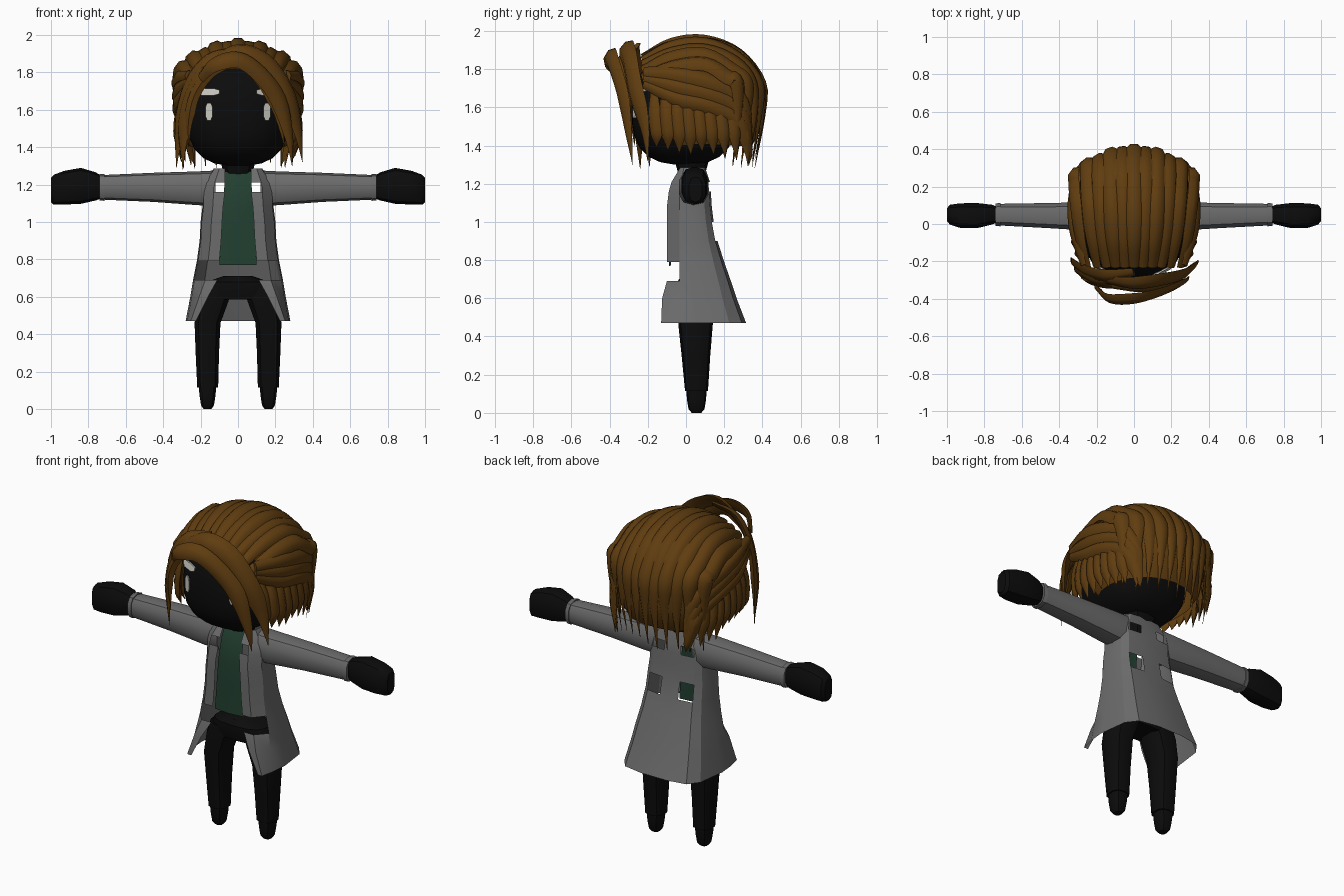
import bpy, bmesh, math, random
from mathutils import Vector

if "Cube" in bpy.data.objects:
    bpy.data.objects.remove(bpy.data.objects["Cube"])

random.seed(4)


def material(name, col):
    m = bpy.data.materials.new(name)
    m.diffuse_color = (*col, 1)
    m.use_nodes = True
    m.node_tree.nodes["Principled BSDF"].inputs["Base Color"].default_value = m.diffuse_color
    return m


BLACK = material("black", (0.0035, 0.0035, 0.0035))
BROWN = material("hair brown", (0.115, 0.046, 0.005))
GREY = material("coat grey", (0.15, 0.15, 0.15))
GREEN = material("shirt green", (0.016, 0.05, 0.03))
PALE = material("eye pale", (0.6, 0.59, 0.53))


def finish(name, bm, mat, angle=35):
    bmesh.ops.recalc_face_normals(bm, faces=bm.faces)
    me = bpy.data.meshes.new(name)
    bm.to_mesh(me)
    bm.free()
    me.materials.append(mat)
    ob = bpy.data.objects.new(name, me)
    bpy.context.collection.objects.link(ob)
    bpy.ops.object.select_all(action='DESELECT')
    ob.select_set(True)
    bpy.context.view_layer.objects.active = ob
    bpy.ops.object.shade_smooth_by_angle(angle=math.radians(angle))
    return ob


def loft(bm, rings, closed=True, caps=True, skip=lambda r, c: False):
    vs = [[bm.verts.new(p) for p in ring] for ring in rings]
    n = len(vs[0])
    for r in range(len(vs) - 1):
        for c in range(n if closed else n - 1):
            if not skip(r, c):
                d = (c + 1) % n
                bm.faces.new((vs[r][c], vs[r][d], vs[r + 1][d], vs[r + 1][c]))
    if caps:
        bm.faces.new(vs[0])
        bm.faces.new(vs[-1])


def rounded(n, ra, rb, p=0.75):
    pts = []
    for i in range(n):
        a = 2 * math.pi * (i + 0.5) / n
        c, s = math.cos(a), math.sin(a)
        pts.append((ra * math.copysign(abs(c) ** p, c), rb * math.copysign(abs(s) ** p, s)))
    return pts


def upright(name, stations, mat, n=10, side=1):
    """Tube along z: stations are (z, x, y, rx, ry)."""
    bm = bmesh.new()
    loft(bm, [[(side * (x + a), y + b, z) for a, b in rounded(n, rx, ry)]
              for z, x, y, rx, ry in stations])
    return finish(name, bm, mat)


def sideways(name, stations, mat, n=10, side=1):
    """Tube along x: stations are (x, y, z, ry, rz)."""
    bm = bmesh.new()
    loft(bm, [[(side * x, y + a, z + b) for a, b in rounded(n, ry, rz)]
              for x, y, z, ry, rz in stations])
    return finish(name, bm, mat)


def pnorm_ball(bm, centre, radii, p):
    res = bmesh.ops.create_uvsphere(bm, u_segments=24, v_segments=14, radius=1)
    for v in res['verts']:
        k = sum(abs(c) ** p for c in v.co) ** (-1 / p)
        v.co = Vector([centre[i] + radii[i] * v.co[i] * k for i in range(3)])


# head
HC, HR, HP = (0, -0.01, 1.58), (0.275, 0.275, 0.28), 2.7
bm = bmesh.new()
pnorm_ball(bm, HC, HR, HP)
finish("head", bm, BLACK)


def face_y(x, z):
    k = 1 - abs(x / HR[0]) ** HP - abs((z - HC[2]) / HR[2]) ** HP
    return HC[1] - HR[1] * max(k, 0.01) ** (1 / HP)


# eyes and brows as thin plates following the face
def face_plate(name, x, z, hw, hh):
    bm = bmesh.new()
    outline = [(x + a, z + b) for a, b in rounded(8, hw, hh)]
    front = [(a, face_y(a, b) - 0.012, b) for a, b in outline]
    back = [(a, face_y(a, b) - 0.003, b) for a, b in outline]
    loft(bm, [front, back])
    finish(name, bm, PALE)


for s, tag in ((1, "left"), (-1, "right")):
    face_plate("eye_" + tag, s * 0.155, 1.59, 0.02, 0.05)
    face_plate("brow_" + tag, s * 0.16, 1.695, 0.065, 0.02)

# neck
upright("neck", [(1.18, 0, 0.03, 0.05, 0.05), (1.25, 0, 0.03, 0.075, 0.07),
                 (1.36, 0, 0.03, 0.11, 0.1)], BLACK)

# shirt front panel
bm = bmesh.new()
loft(bm, [[(w * u, y + 0.01 * u * u, z) for u in (-1, 0, 1)]
          for z, w, y in ((0.77, 0.1, -0.09), (0.95, 0.09, -0.085), (1.08, 0.08, -0.085),
                          (1.21, 0.072, -0.065), (1.27, 0.07, -0.035))], closed=False, caps=False)
finish("shirt", bm, GREEN)

# coat body, open at the front: (z, front gap, half width, front y, back y)
COAT = [(1.285, 0.07, 0.13, -0.03, 0.10), (1.21, 0.07, 0.18, -0.075, 0.125),
        (1.16, 0.07, 0.19, -0.09, 0.13), (1.08, 0.08, 0.19, -0.1, 0.135),
        (1.0, 0.085, 0.2, -0.1, 0.145), (0.9, 0.09, 0.205, -0.1, 0.165),
        (0.79, 0.1, 0.22, -0.1, 0.2), (0.69, 0.11, 0.24, -0.1, 0.235),
        (0.6, 0.16, 0.255, -0.125, 0.265), (0.47, 0.225, 0.28, -0.13, 0.315)]
rings = []
for z, g, w, f, b in COAT:
    half = [(g, f), ((g + w) / 2, f), (w * 0.97, f * 0.35), (w, 0.05),
            (w * 0.92, b * 0.72), (w * 0.74, b * 0.93), (w * 0.3, b)]
    rings.append([(x, y, z) for x, y in half] + [(0, b, z)]
                 + [(-x, y, z) for x, y in reversed(half)])
# openings in the cloth: (ring, column)
OPEN = {(1, 0), (1, 5), (4, 5), (6, 0), (6, 1)}
bm = bmesh.new()
loft(bm, rings, closed=False, caps=False, skip=lambda r, c: (r, min(c, 13 - c)) in OPEN)
finish("coat", bm, GREY, 25)

# hips
upright("hips", [(0.585, 0, 0.05, 0.17, 0.085), (0.64, 0, 0.05, 0.19, 0.1),
                 (0.68, 0, 0.05, 0.17, 0.1), (0.71, 0, 0.05, 0.08, 0.08)], BLACK, 14)

for s, tag in ((1, "left"), (-1, "right")):
    # sleeve, cuff and hand
    sideways("sleeve_" + tag, [(0.12, 0.04, 1.18, 0.075, 0.095), (0.22, 0.04, 1.18, 0.08, 0.09),
                               (0.45, 0.045, 1.185, 0.07, 0.078), (0.72, 0.05, 1.185, 0.06, 0.066)],
             GREY, 10, s)
    sideways("cuff_" + tag, [(0.715, 0.05, 1.185, 0.065, 0.072), (0.74, 0.05, 1.185, 0.062, 0.07)],
             GREY, 10, s)
    sideways("hand_" + tag, [(0.72, 0.05, 1.185, 0.04, 0.055), (0.76, 0.05, 1.19, 0.055, 0.075),
                             (0.84, 0.045, 1.193, 0.07, 0.096), (0.93, 0.045, 1.183, 0.068, 0.09),
                             (0.985, 0.05, 1.172, 0.055, 0.08), (1.0, 0.05, 1.17, 0.035, 0.066)],
             BLACK, 10, s)
    # trouser leg and shoe
    upright("leg_" + tag, [(0.115, 0.162, 0.055, 0.058, 0.06), (0.3, 0.164, 0.052, 0.065, 0.075),
                           (0.46, 0.163, 0.05, 0.072, 0.09), (0.57, 0.135, 0.05, 0.085, 0.095),
                           (0.65, 0.11, 0.05, 0.085, 0.09)], BLACK, 10, s)
    upright("shoe_" + tag, [(0, 0.163, 0.055, 0.022, 0.025), (0.02, 0.163, 0.055, 0.036, 0.042),
                            (0.07, 0.163, 0.055, 0.044, 0.05), (0.13, 0.163, 0.055, 0.05, 0.054)],
            BLACK, 10, s)

# hair: a base cap covered with tapered locks
bm = bmesh.new()
pnorm_ball(bm, (0, 0.09, 1.62), (0.315, 0.315, 0.325), 2.4)
bare = [f for f in bm.faces if f.calc_center_median().z < 1.42
        or (f.calc_center_median().y < -0.1 and f.calc_center_median().z < 1.76)]
bmesh.ops.delete(bm, geom=bare, context='FACES')
finish("hair_cap", bm, BROWN, 60)

CENTRE = Vector((0, 0.06, 1.6))


def lock(bm, pts, w, t=0.022, steps=4):
    pts = [Vector(p) for p in pts]
    ext = [2 * pts[0] - pts[1]] + pts + [2 * pts[-1] - pts[-2]]
    path = []
    for i in range(1, len(ext) - 2):
        a, b, c, d = ext[i - 1:i + 3]
        for k in range(steps):
            u = k / steps
            path.append(0.5 * (2 * b + (c - a) * u + (2 * a - 5 * b + 4 * c - d) * u * u
                               + (3 * b - a - 3 * c + d) * u ** 3))
    path.append(pts[-1])
    rings, last = [], len(path) - 1
    for i, p in enumerate(path):
        u = i / last
        tan = (path[min(i + 1, last)] - path[max(i - 1, 0)]).normalized()
        out = p - CENTRE
        out = (out - tan * out.dot(tan)).normalized()
        across = tan.cross(out)
        k = min(0.6 + 1.6 * u, 1, max(0.04, (1 - u) * 3.2))
        sec = ((-1, -0.3), (-0.45, 0.8), (0.45, 0.8), (1, -0.3), (0, -0.8))
        rings.append([p + across * (a * w * k) + out * (b * t * k) for a, b in sec])
    loft(bm, rings)


# locks running from the brow over the crown to the nape
bm = bmesh.new()
for i in range(11):
    u = (i - 5) / 5
    q = u * u
    lift = 0.012 * (i % 2)
    lock(bm, [(0.25 * u, -0.23, 1.87 - 0.11 * q), (0.29 * u, -0.08, 1.935 - 0.12 * q + lift),
              (0.315 * u, 0.1, 1.95 - 0.12 * q + lift), (0.325 * u, 0.28 - 0.06 * q, 1.89 - 0.13 * q),
              (0.325 * u, 0.39 - 0.12 * q + lift, 1.73), (0.31 * u, 0.405 - 0.13 * q, 1.55),
              (0.29 * u, 0.365 - 0.12 * q, 1.28 + random.uniform(0, 0.05))], 0.046)
finish("crown_locks", bm, BROWN, 50)

# side hair: swept upper layer and hanging lower layer
bm = bmesh.new()
for s in (1, -1):
    for k in range(3):
        d = 0.065 * k
        lock(bm, [(s * 0.27, -0.22, 1.79 - d * 0.5), (s * 0.32, -0.05, 1.78 - d),
                  (s * 0.33, 0.12, 1.74 - d), (s * 0.295, 0.28, 1.66 - d),
                  (s * 0.25, 0.33, 1.5 - d), (s * 0.23, 0.33, 1.3)], 0.045)
    for k in range(9):
        y = -0.17 + 0.06 * k
        e = max(0.2, 1 - abs((y - 0.05) / 0.38) ** 3) ** 0.5
        tip = 1.41 - 0.012 * k + random.uniform(-0.03, 0.01)
        lock(bm, [(s * 0.29 * e, y, 1.69), (s * 0.32 * e, y, 1.56),
                  (s * 0.325 * e, y + 0.01, 1.46), (s * 0.305 * e, y + 0.015, tip)], 0.04)
finish("side_locks", bm, BROWN, 50)

# fringe parted on one side, with long locks framing the face
FRINGE = [
    (0.05, [(-0.2, -0.34, 1.77), (-0.13, -0.4, 1.84), (0, -0.4, 1.87), (0.12, -0.37, 1.79),
            (0.22, -0.33, 1.65), (0.275, -0.3, 1.45), (0.29, -0.28, 1.3)]),
    (0.04, [(-0.12, -0.33, 1.83), (0.02, -0.34, 1.85), (0.13, -0.33, 1.76),
            (0.205, -0.31, 1.62), (0.25, -0.28, 1.4)]),
    (0.055, [(-0.15, -0.3, 1.85), (0, -0.32, 1.915), (0.15, -0.3, 1.86), (0.26, -0.27, 1.7),
             (0.32, -0.22, 1.5), (0.345, -0.2, 1.32)]),
    (0.05, [(0, -0.26, 1.92), (-0.15, -0.28, 1.87), (-0.26, -0.25, 1.73),
            (-0.315, -0.21, 1.5), (-0.33, -0.19, 1.29)]),
    (0.05, [(-0.1, -0.31, 1.86), (-0.2, -0.3, 1.78), (-0.265, -0.27, 1.65),
            (-0.295, -0.25, 1.48), (-0.295, -0.24, 1.28)]),
    (0.035, [(-0.06, -0.33, 1.84), (-0.16, -0.32, 1.79), (-0.235, -0.3, 1.68),
             (-0.265, -0.28, 1.55), (-0.265, -0.27, 1.4)]),
]
bm = bmesh.new()
for w, pts in FRINGE:
    lock(bm, pts, w)
finish("fringe_locks", bm, BROWN, 50)
